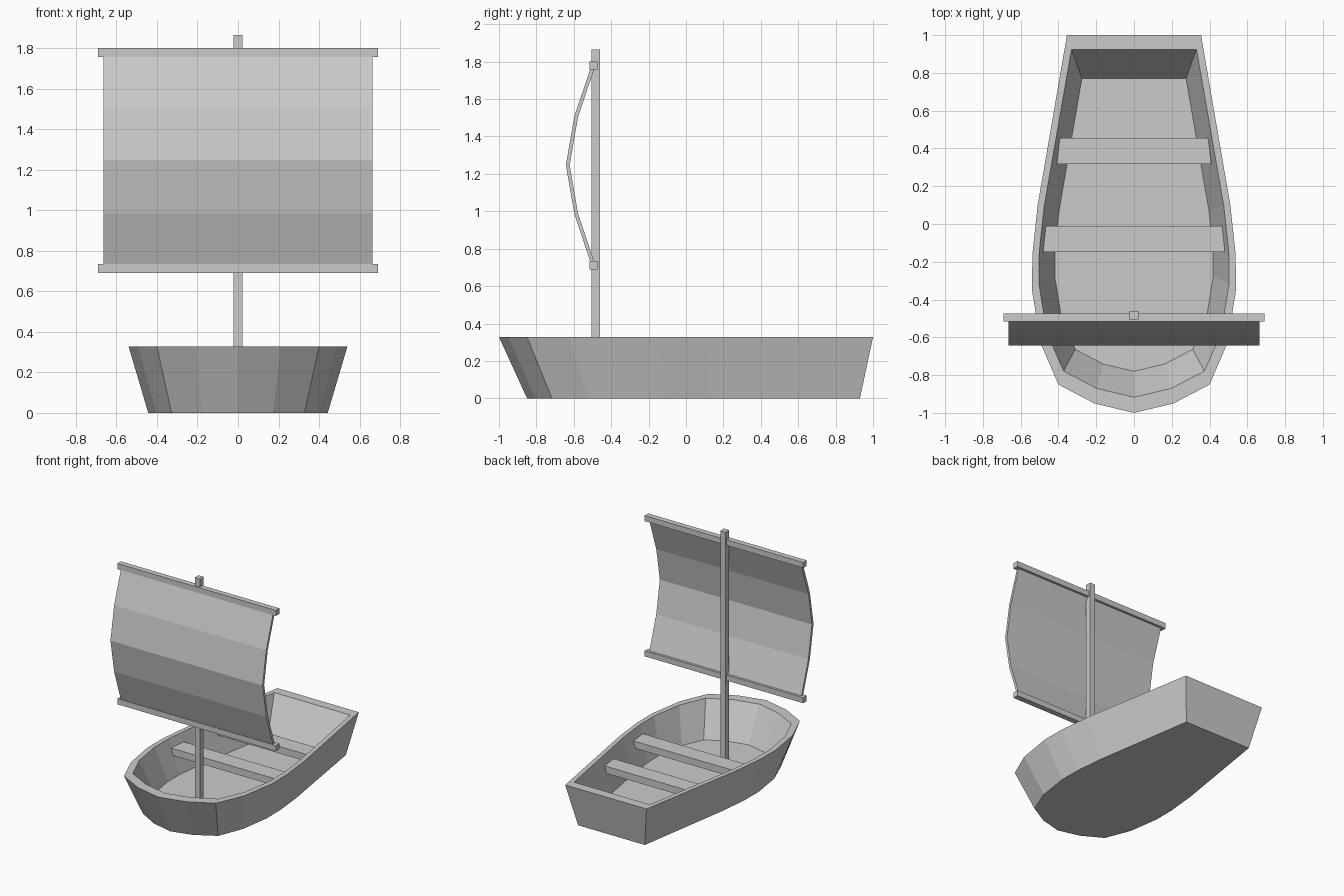
import bpy, bmesh

if "Cube" in bpy.data.objects:
    bpy.data.objects.remove(bpy.data.objects["Cube"])


def make_object(name, bm):
    bmesh.ops.recalc_face_normals(bm, faces=bm.faces)
    mesh = bpy.data.meshes.new(name)
    bm.to_mesh(mesh)
    bm.free()
    obj = bpy.data.objects.new(name, mesh)
    bpy.context.collection.objects.link(obj)
    return obj


def loft(name, rings):
    """Skin a list of matching closed rings and cap both ends."""
    bm = bmesh.new()
    loops = [[bm.verts.new(p) for p in ring] for ring in rings]
    n = len(loops[0])
    for a, b in zip(loops, loops[1:]):
        for i in range(n):
            j = (i + 1) % n
            bm.faces.new((a[i], a[j], b[j], b[i]))
    bm.faces.new(loops[0])
    bm.faces.new(loops[-1])
    return make_object(name, bm)


def box(name, hx, y0, y1, z0, z1, hx_back=None):
    """Box centred on x; the back end may have its own half width."""
    hb = hx if hx_back is None else hx_back
    plan = [(-hx, y0), (hx, y0), (hb, y1), (-hb, y1)]
    return loft(name, [[(x, y, z) for x, y in plan] for z in (z0, z1)])


# Hull: half outline of the rim from stern to bow, mirrored
half = [(0.355, 1.0), (0.51, 0.1), (0.538, -0.16), (0.54, -0.35),
        (0.495, -0.63), (0.40, -0.85), (0.21, -0.95)]
rim = half + [(0, -1.0)] + [(-x, y) for x, y in reversed(half)]
# x scale, y scale, y shift, z: bottom, outer rim, inner rim, floor
levels = [(0.82, 0.89, 0.04, 0.0), (1, 1, 0, 0.328),
          (0.932, 0.921, 0.004, 0.328), (0.777, 0.775, -0.005, 0.06)]
loft("hull", [[(x * sx, y * sy + dy, z) for x, y in rim]
              for sx, sy, dy, z in levels])

# Seats: ends follow the hull taper
box("front_seat", 0.482, -0.148, -0.01, 0.205, 0.26, 0.472)
box("rear_seat", 0.41, 0.318, 0.455, 0.205, 0.26, 0.392)

# Mast and yards
box("mast", 0.023, -0.506, -0.46, 0.05, 1.865)
for name, z in (("lower_yard", 0.712), ("upper_yard", 1.779)):
    box(name, 0.692, -0.517, -0.473, z - 0.022, z + 0.022)

# Sail: bowed strip with thickness
profile = [(-0.495, 1.779), (-0.587, 1.507), (-0.632, 1.247),
           (-0.587, 0.987), (-0.495, 0.712)]
bm = bmesh.new()
rows = [[bm.verts.new((x, y, z)) for x in (-0.664, 0.664)] for y, z in profile]
for a, b in zip(rows, rows[1:]):
    bm.faces.new((a[0], a[1], b[1], b[0]))
sail = make_object("sail", bm)
solid = sail.modifiers.new("thickness", 'SOLIDIFY')
solid.thickness = 0.02
solid.offset = 0
solid.use_even_offset = True
